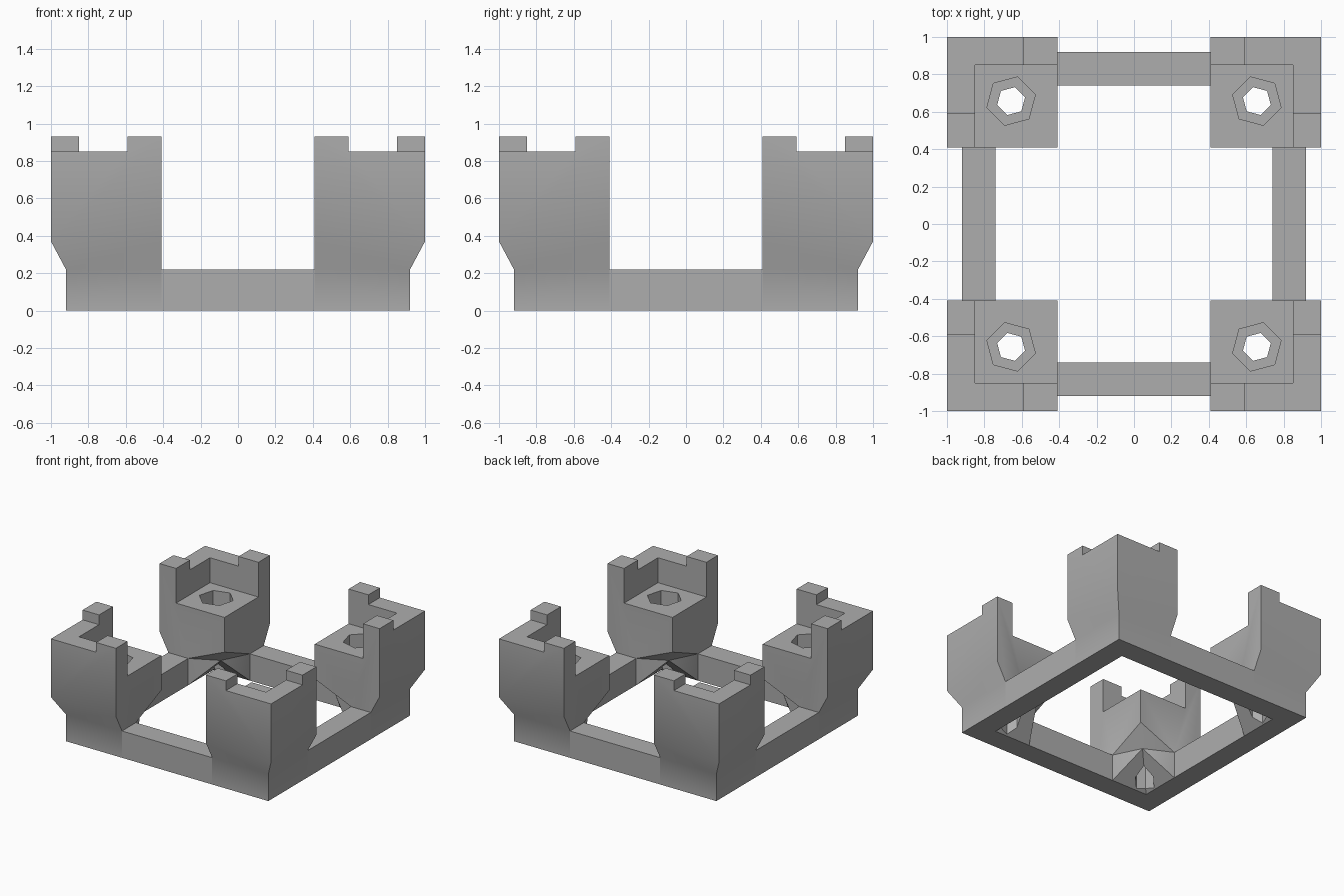
import bpy, bmesh, math
from mathutils import Matrix

if "Cube" in bpy.data.objects:
    bpy.data.objects.remove(bpy.data.objects["Cube"], do_unlink=True)

GREY = (0.42, 0.42, 0.42, 1)
grey = bpy.data.materials.new("plain grey")
grey.use_nodes = True
grey.diffuse_color = GREY
grey.node_tree.nodes["Principled BSDF"].inputs["Base Color"].default_value = GREY

# Main dimensions
IN, OUT = 0.41, 1.0            # post extent
RING_IN, RING_OUT = 0.74, 0.92
RING_TOP, FLARE_TOP = 0.22, 0.37
FLOOR, WALL, TAB = 0.645, 0.85, 0.93
HOLE = 0.657


def finish(name, bm):
    bmesh.ops.recalc_face_normals(bm, faces=bm.faces)
    mesh = bpy.data.meshes.new(name)
    bm.to_mesh(mesh)
    bm.free()
    mesh.materials.append(grey)
    obj = bpy.data.objects.new(name, mesh)
    bpy.context.collection.objects.link(obj)
    return obj


def box(name, lo, hi):
    bm = bmesh.new()
    bmesh.ops.create_cube(bm, size=1)
    for v in bm.verts:
        v.co = [l if c < 0 else h for c, l, h in zip(v.co, lo, hi)]
    return finish(name, bm)


def hex_prism(name, radius, bottom, top):
    bm = bmesh.new()
    place = Matrix.Translation((HOLE, HOLE, (bottom + top) / 2)) @ Matrix.Rotation(math.radians(15), 4, 'Z')
    bmesh.ops.create_cone(bm, cap_ends=True, segments=6, radius1=radius,
                          radius2=radius, depth=top - bottom, matrix=place)
    return finish(name, bm)


def activate(obj):
    bpy.ops.object.select_all(action='DESELECT')
    obj.select_set(True)
    bpy.context.view_layer.objects.active = obj


def cut(obj, cutter):
    cutter.hide_render = True
    mod = obj.modifiers.new("cut", 'BOOLEAN')
    mod.operation, mod.solver, mod.object = 'DIFFERENCE', 'EXACT', cutter
    activate(obj)
    bpy.ops.object.modifier_apply(modifier=mod.name)
    bpy.data.objects.remove(cutter, do_unlink=True)


def mirror(obj, x, y):
    mod = obj.modifiers.new("mirror", 'MIRROR')
    mod.use_axis = (x, y, False)
    mod.use_mirror_merge = False
    activate(obj)
    bpy.ops.object.modifier_apply(modifier=mod.name)
    bpy.ops.object.shade_smooth_by_angle(angle=math.radians(30))


# Corner post: flared outside, faceted gusset underneath
points = {
    "top_in": (IN, IN, TAB), "top_x": (OUT, IN, TAB), "top_xy": (OUT, OUT, TAB),
    "flare_x": (OUT, IN, FLARE_TOP), "flare_xy": (OUT, OUT, FLARE_TOP),
    "neck_x": (RING_OUT, IN, RING_TOP), "neck_xy": (RING_OUT, RING_OUT, RING_TOP),
    "foot_x": (RING_OUT, IN, 0), "foot_xy": (RING_OUT, RING_OUT, 0),
    "ledge_x": (RING_IN, IN, RING_TOP), "sole_x": (RING_IN, IN, 0),
    "sole_xy": (RING_IN, RING_IN, 0),
    "chin": (IN, IN, 0.36), "apex": (0.52, 0.52, RING_TOP),
}
# Faces of the half on the x side; the y side swaps x and y
half_faces = [
    "top_x top_xy flare_xy flare_x",
    "flare_x flare_xy neck_xy neck_x",
    "neck_x neck_xy foot_xy foot_x",
    "top_in top_x flare_x neck_x foot_x sole_x ledge_x chin",
    "foot_x foot_xy sole_xy sole_x",
    "chin ledge_x apex", "ledge_x sole_x apex", "sole_x sole_xy apex",
    "top_in top_x top_xy",
]
bm = bmesh.new()
for swap in (False, True):
    for face in half_faces:
        cos = [points[n] for n in face.split()]
        bm.faces.new([bm.verts.new((y, x, z) if swap else (x, y, z)) for x, y, z in cos])
bmesh.ops.remove_doubles(bm, verts=bm.verts, dist=0.0001)
posts = finish("corner_posts", bm)

# Pocket, wall step between the tabs, and stepped hexagonal bolt hole
cut(posts, box("pocket_cutter", (0, 0, FLOOR), (0.85, 0.85, 2)))
cut(posts, box("step_cutter", (0.59, 0.59, WALL), (2, 2, 2)))
cut(posts, hex_prism("recess_cutter", 0.134, 0.4, 0.8))
cut(posts, hex_prism("bolt_hole_cutter", 0.077, -0.1, 0.6))
mirror(posts, True, True)

# Base bars joining the posts
bars = box("front_and_back_bars", (-IN, RING_IN, 0), (IN, RING_OUT, RING_TOP))
mirror(bars, False, True)
bars = box("side_bars", (RING_IN, -IN, 0), (RING_OUT, IN, RING_TOP))
mirror(bars, True, False)
